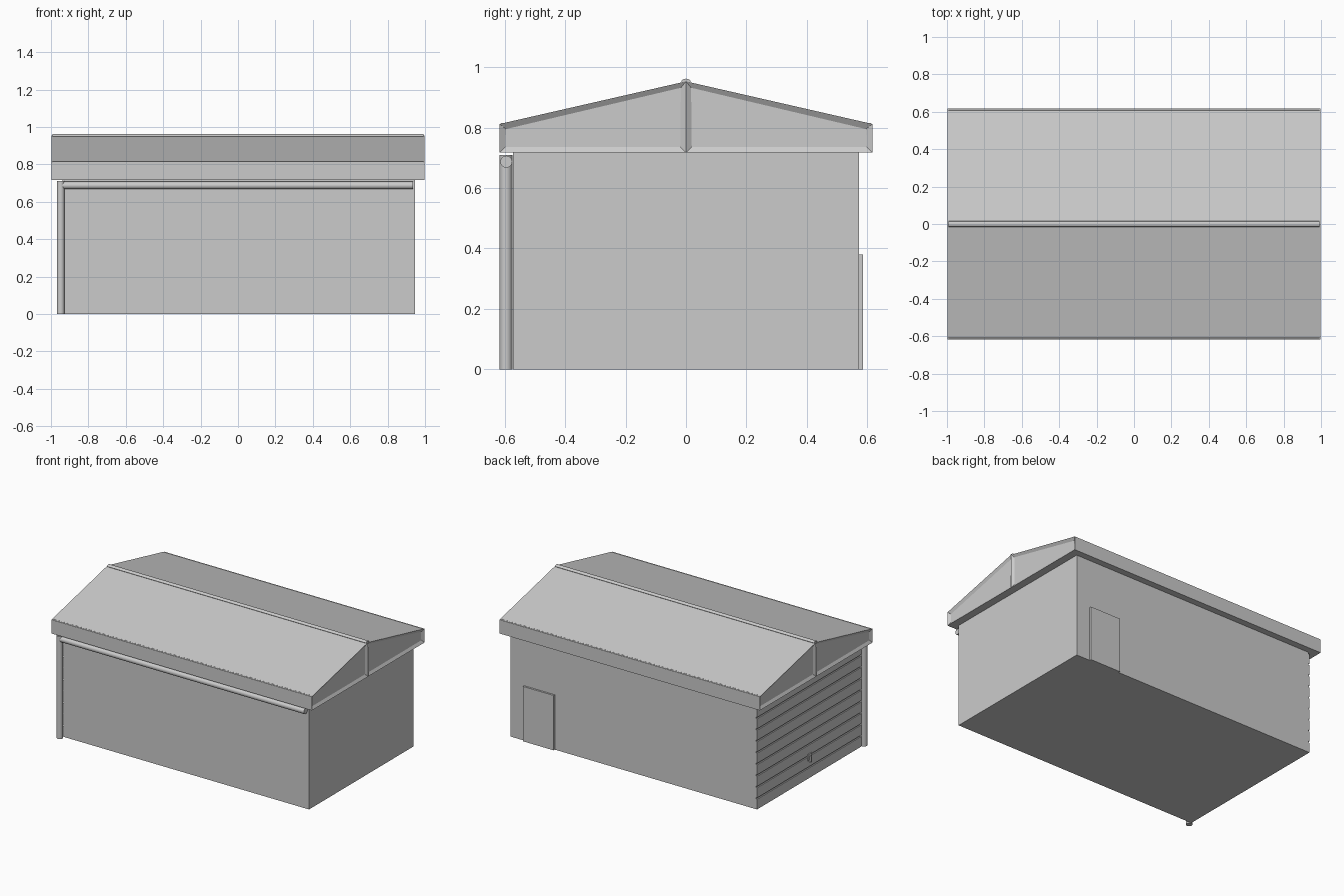
import bpy, bmesh, math
from mathutils import Matrix

if "Cube" in bpy.data.objects:
    bpy.data.objects.remove(bpy.data.objects["Cube"], do_unlink=True)

grey = bpy.data.materials.new("plain grey")
grey.use_nodes = True
COLOUR = (0.6, 0.6, 0.6, 1)
grey.diffuse_color = COLOUR
grey.node_tree.nodes["Principled BSDF"].inputs["Base Color"].default_value = COLOUR


def finish(name, bm):
    bmesh.ops.recalc_face_normals(bm, faces=bm.faces)
    mesh = bpy.data.meshes.new(name)
    bm.to_mesh(mesh)
    bm.free()
    mesh.materials.append(grey)
    ob = bpy.data.objects.new(name, mesh)
    bpy.context.collection.objects.link(ob)
    return ob


def add_box(bm, lo, hi):
    size = [b - a for a, b in zip(lo, hi)]
    mid = [(a + b) / 2 for a, b in zip(lo, hi)]
    bmesh.ops.create_cube(bm, size=1, matrix=Matrix.Translation(mid) @ Matrix.Diagonal((*size, 1)))


def box(name, lo, hi):
    bm = bmesh.new()
    add_box(bm, lo, hi)
    return finish(name, bm)


def rod(name, centre, radius, length, axis="X", sides=12):
    bm = bmesh.new()
    turn = Matrix.Rotation(math.pi / 2, 4, "Y") if axis == "X" else Matrix.Identity(4)
    bmesh.ops.create_cone(bm, cap_ends=True, segments=sides, radius1=radius, radius2=radius,
                          depth=length, matrix=Matrix.Translation(centre) @ turn)
    ob = finish(name, bm)
    bpy.ops.object.select_all(action="DESELECT")
    ob.select_set(True)
    bpy.context.view_layer.objects.active = ob
    bpy.ops.object.shade_smooth_by_angle(angle=math.radians(40))
    return ob


WX, WY, EAVE = 0.945, 0.572, 0.717
RX, RY, RIM, PEAK = 0.998, 0.617, 0.812, 0.953

# Building body, with the shutter face left slightly set back
box("walls", (-WX + 0.008, -WY, 0), (WX, WY, EAVE))

# Horizontal shutter slats across the end wall
SLATS = 9
pitch = EAVE / SLATS
bm = bmesh.new()
for i in range(SLATS):
    add_box(bm, (-WX, -WY, i * pitch), (-WX + 0.01, WY, (i + 1) * pitch - 0.01))
finish("shutter_slats", bm)

# Shutter handle: back plate and grip
box("handle_plate", (-WX - 0.006, -0.022, 0.125), (-WX + 0.004, 0.022, 0.17))
box("handle_grip", (-WX - 0.018, -0.006, 0.115), (-WX, 0.006, 0.155))

# Rear door slab
box("back_door", (0.605, WY - 0.01, 0), (0.84, 0.585, 0.38))

# Gabled roof block, each gable split at the middle and inset into two panels
bm = bmesh.new()
profile = [(0, EAVE), (RY, EAVE), (RY, RIM), (0, PEAK), (-RY, RIM), (-RY, EAVE)]
left, right = ([bm.verts.new((x, y, z)) for y, z in profile] for x in (RX, -RX))
for i in range(6):
    j = (i + 1) % 6
    bm.faces.new((left[i], left[j], right[j], right[i]))
gables = [bm.faces.new([ring[k] for k in half])
          for ring in (left, right) for half in ((0, 1, 2, 3), (3, 4, 5, 0))]
bmesh.ops.recalc_face_normals(bm, faces=bm.faces)
bmesh.ops.inset_individual(bm, faces=gables, thickness=0.027, depth=-0.012)
for v in {v for f in gables for v in f.verts}:
    if v.co.z < 0.76:
        v.co.z = 0.736
finish("roof", bm)

# Rounded capping on the ridge and along both eaves
ridge = rod("ridge_cap", (0, 0, 0), 0.015, 2 * RX - 0.01)
ridge.scale.z = 0.6
ridge.location.z = 0.953
for side, name in ((-1, "front"), (1, "back")):
    rod(name + "_eave_cap", (0, side * 0.609, 0.809), 0.007, 2 * RX - 0.01, sides=8)

# Rain gutter under the front eave and its downpipe
rod("gutter", ((WX - 0.965) / 2, -0.595, 0.687), 0.02, WX + 0.945, sides=16)
rod("downpipe", (-0.948, -0.596, 0.355), 0.021, 0.71, axis="Z", sides=12)
